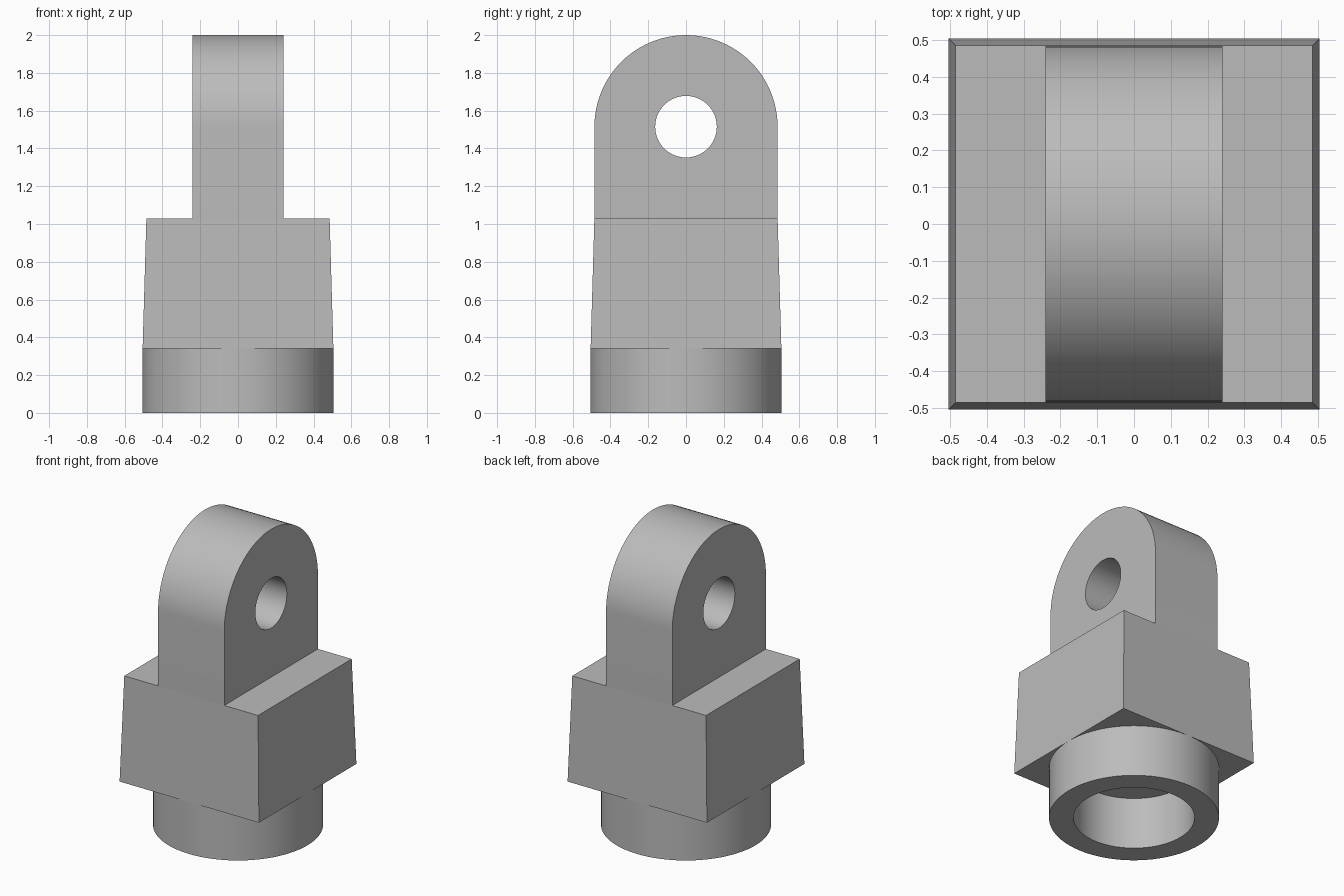
import bpy
import bmesh
from math import cos, sin, pi, radians

if "Cube" in bpy.data.objects:
    bpy.data.objects.remove(bpy.data.objects["Cube"])

SEGMENTS = 96
BASE_HALF, TOP_HALF = 0.505, 0.485      # block half widths, bottom and top
RING_TOP, BLOCK_TOP = 0.34, 1.03
BORE = 0.36
LUG_HALF, EYE_Z, EYE_RADIUS = 0.24, 1.515, 0.163

grey = bpy.data.materials.new("plain grey")
grey.use_nodes = True
colour = (0.5, 0.5, 0.5, 1)
grey.diffuse_color = colour
grey.node_tree.nodes["Principled BSDF"].inputs["Base Color"].default_value = colour


def make_object(name, bm):
    bmesh.ops.recalc_face_normals(bm, faces=bm.faces)
    mesh = bpy.data.meshes.new(name)
    bm.to_mesh(mesh)
    bm.free()
    mesh.materials.append(grey)
    obj = bpy.data.objects.new(name, mesh)
    bpy.context.collection.objects.link(obj)
    return obj


def select_only(obj):
    bpy.ops.object.select_all(action="DESELECT")
    obj.select_set(True)
    bpy.context.view_layer.objects.active = obj


def smooth(obj):
    select_only(obj)
    bpy.ops.object.shade_smooth_by_angle(angle=radians(30))


def prism_x(name, outline, half):
    """Extrude a (y, z) outline across x."""
    bm = bmesh.new()
    face = bm.faces.new([bm.verts.new((-half, y, z)) for y, z in outline])
    moved = bmesh.ops.extrude_face_region(bm, geom=[face])["geom"]
    verts = [v for v in moved if isinstance(v, bmesh.types.BMVert)]
    bmesh.ops.translate(bm, verts=verts, vec=(2 * half, 0, 0))
    return make_object(name, bm)


def arc(radius, end, steps):
    return [(radius * cos(end * i / steps), EYE_Z + radius * sin(end * i / steps))
            for i in range(steps + 1)]


# Hollow round collar, its bore closed by the block above
bm = bmesh.new()
corners = [(BASE_HALF, 0), (BASE_HALF, RING_TOP), (BORE, RING_TOP), (BORE, 0)]
verts = [bm.verts.new((r, 0, z)) for r, z in corners]
edges = [bm.edges.new((verts[i], verts[i - 1])) for i in range(4)]
bmesh.ops.spin(bm, geom=verts + edges, cent=(0, 0, 0), axis=(0, 0, 1),
               angle=2 * pi, steps=SEGMENTS, use_merge=True)
bmesh.ops.remove_doubles(bm, verts=bm.verts, dist=0.0001)
smooth(make_object("collar", bm))

# Tapered square block
bm = bmesh.new()
bmesh.ops.create_cube(bm, size=2)
for v in bm.verts:
    half, z = (TOP_HALF, BLOCK_TOP) if v.co.z > 0 else (BASE_HALF, RING_TOP)
    v.co = (v.co.x * half, v.co.y * half, z)
make_object("block", bm)

# Round-topped lug with a cross hole
outline = [(-TOP_HALF, BLOCK_TOP), (TOP_HALF, BLOCK_TOP)]
lug = prism_x("lug", outline + arc(TOP_HALF, pi, SEGMENTS // 2), LUG_HALF)
cutter = prism_x("hole_cutter", arc(EYE_RADIUS, 2 * pi, SEGMENTS)[:-1], 0.5)
cutter.hide_render = True
cut = lug.modifiers.new("cross hole", "BOOLEAN")
cut.operation, cut.solver, cut.object = "DIFFERENCE", "EXACT", cutter
select_only(lug)
bpy.ops.object.modifier_apply(modifier=cut.name)
bpy.data.objects.remove(cutter)
smooth(lug)
